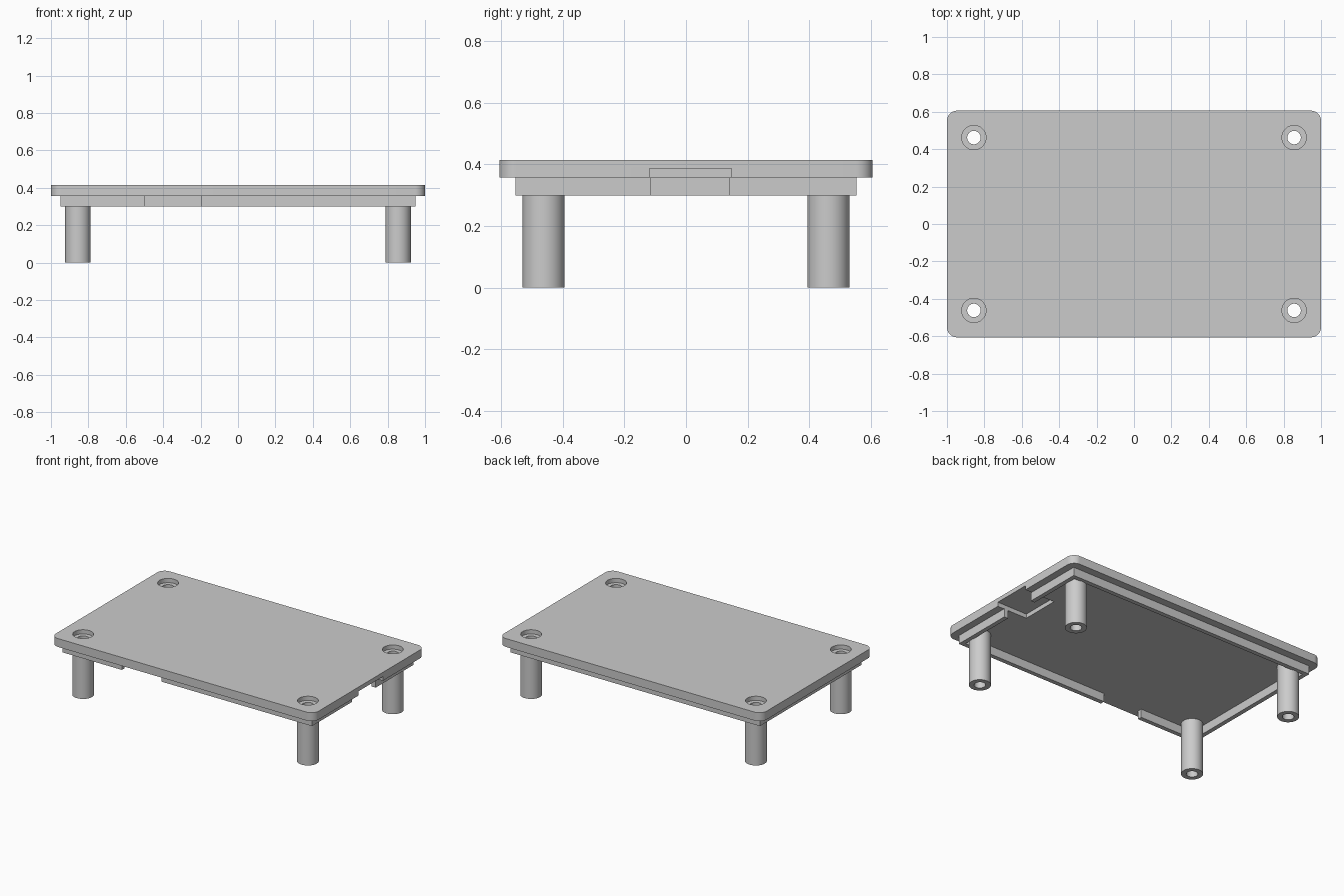
import bpy, bmesh, math

if "Cube" in bpy.data.objects:
    bpy.data.objects.remove(bpy.data.objects["Cube"], do_unlink=True)

TOP, UNDER, LIP_BOTTOM = 0.415, 0.357, 0.299
STEP = 0.386                      # height of counterbore floor and recess ceiling
HALF_X, HALF_Y, CORNER = 1.0, 0.606, 0.055
LEG_X, LEG_Y, LEG_R, BORE_R, SINK_R = 0.856, 0.462, 0.068, 0.036, 0.065
LIP_X, LIP_Y, LIP_T = 0.95, 0.553, 0.03

grey = bpy.data.materials.new("light grey plastic")
grey.use_nodes = True
grey.diffuse_color = (0.6, 0.6, 0.6, 1)
grey.node_tree.nodes["Principled BSDF"].inputs["Base Color"].default_value = (0.6, 0.6, 0.6, 1)


def make_object(name, bm, smooth=True):
    bmesh.ops.recalc_face_normals(bm, faces=bm.faces)
    mesh = bpy.data.meshes.new(name)
    bm.to_mesh(mesh)
    bm.free()
    mesh.materials.append(grey)
    obj = bpy.data.objects.new(name, mesh)
    bpy.context.collection.objects.link(obj)
    if smooth:
        smooth_sides(obj)
    return obj


def smooth_sides(obj):
    bpy.ops.object.select_all(action="DESELECT")
    obj.select_set(True)
    bpy.context.view_layer.objects.active = obj
    bpy.ops.object.shade_smooth_by_angle(angle=math.radians(30))


def prism(name, outline, z0, z1, smooth=False):
    """Extrude a flat outline from z0 up to z1."""
    bm = bmesh.new()
    face = bm.faces.new([bm.verts.new((x, y, z0)) for x, y in outline])
    up = bmesh.ops.extrude_face_region(bm, geom=[face])["geom"]
    moved = [v for v in up if isinstance(v, bmesh.types.BMVert)]
    bmesh.ops.translate(bm, verts=moved, vec=(0, 0, z1 - z0))
    return make_object(name, bm, smooth)


def box(name, x0, x1, y0, y1, z0, z1):
    return prism(name, [(x0, y0), (x1, y0), (x1, y1), (x0, y1)], z0, z1)


def circle(cx, cy, r, n=48):
    return [(cx + r * math.cos(math.tau * i / n), cy + r * math.sin(math.tau * i / n))
            for i in range(n)]


def rounded_rectangle(hx, hy, r, n=10):
    pts = []
    for q, (sx, sy) in enumerate([(1, 1), (-1, 1), (-1, -1), (1, -1)]):
        for i in range(n + 1):
            a = (q + i / n) * math.pi / 2
            pts.append((sx * (hx - r) + r * math.cos(a), sy * (hy - r) + r * math.sin(a)))
    return pts


def cut(target, cutter):
    mod = target.modifiers.new("cut", "BOOLEAN")
    mod.operation, mod.solver, mod.object = "DIFFERENCE", "EXACT", cutter
    bpy.context.view_layer.objects.active = target
    bpy.ops.object.modifier_apply(modifier=mod.name)
    bpy.data.objects.remove(cutter, do_unlink=True)


def tube(name, cx, cy, r_out, r_in, z0, z1, n=48):
    """Hollow cylinder with ring-shaped ends."""
    bm = bmesh.new()
    rings = [[bm.verts.new((x, y, z)) for x, y in circle(cx, cy, r, n)]
             for r, z in ((r_out, z0), (r_out, z1), (r_in, z1), (r_in, z0))]
    for k in range(4):
        a, b = rings[k], rings[(k + 1) % 4]
        for i in range(n):
            j = (i + 1) % n
            bm.faces.new((a[i], a[j], b[j], b[i]))
    return make_object(name, bm)


# Top plate, with an edge recess underneath and counterbored screw holes
plate = prism("top_plate", rounded_rectangle(HALF_X, HALF_Y, CORNER), UNDER, TOP)
cut(plate, box("recess_cutter", 0.77, 1.1, -0.118, 0.148, UNDER - 0.1, STEP))

# Hollow legs under the screw holes
for side, sx in (("left", 1), ("right", -1)):
    for end, sy in (("front", -1), ("back", 1)):
        x, y = sx * LEG_X, sy * LEG_Y
        cut(plate, prism("bore_cutter", circle(x, y, BORE_R), UNDER - 0.1, TOP + 0.1))
        cut(plate, prism("sink_cutter", circle(x, y, SINK_R), STEP, TOP + 0.1))
        tube(f"{end}_{side}_leg", x, y, LEG_R, BORE_R, 0, UNDER)
smooth_sides(plate)

# Thin lip below the plate, open at the front and on the left side
bm_outer = box("lip", -LIP_X, LIP_X, -LIP_Y, LIP_Y, LIP_BOTTOM, UNDER)
ix, iy = LIP_X - LIP_T, LIP_Y - LIP_T
low, high = LIP_BOTTOM - 0.1, UNDER + 0.1
cut(bm_outer, box("lip_inside_cutter", -ix, ix, -iy, iy, low, high))
cut(bm_outer, box("front_gap_cutter", -0.497, -0.197, -HALF_Y, -0.4, low, high))
cut(bm_outer, box("side_gap_cutter", 0.8, 1.1, -0.115, 0.141, low, high))
